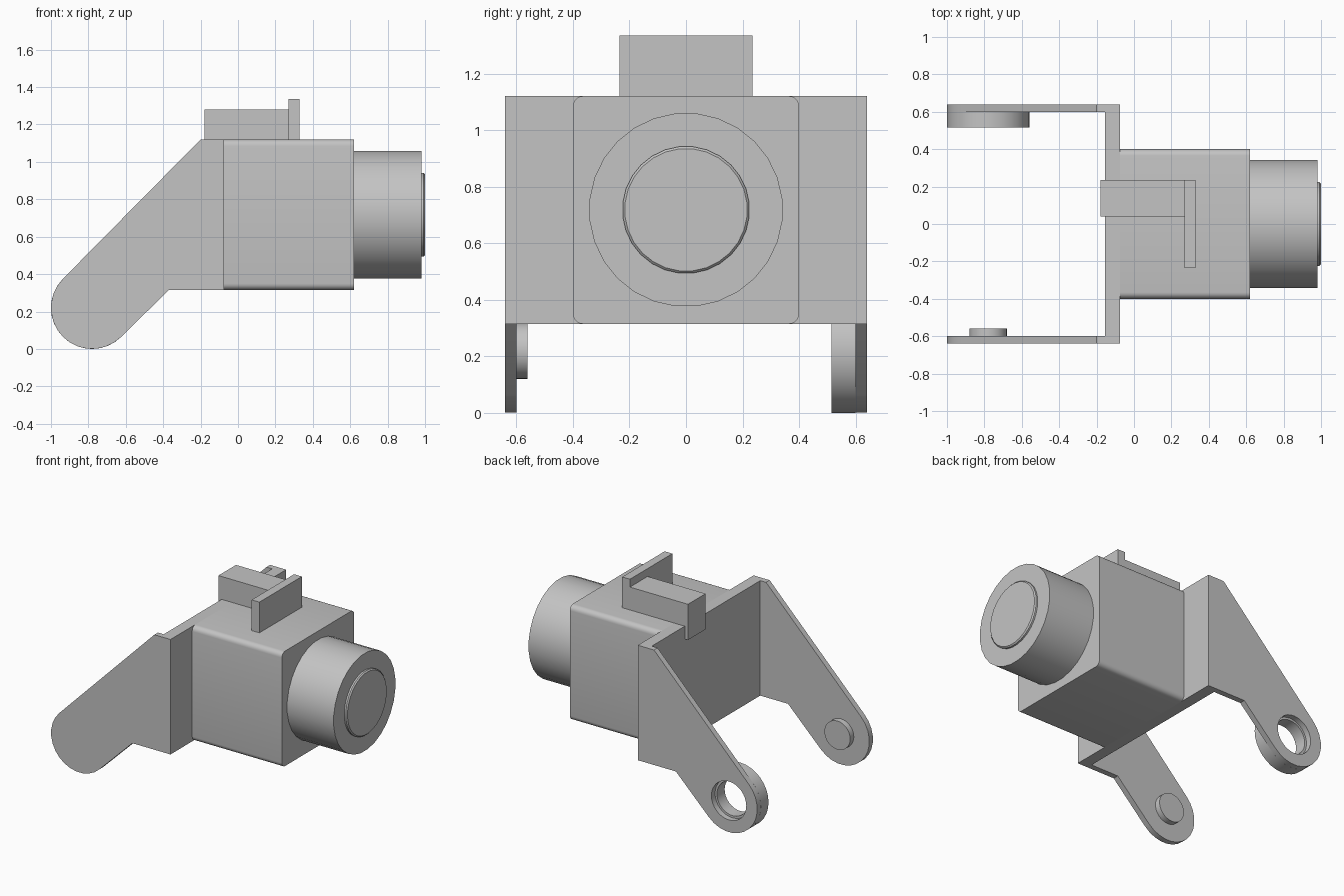
import bpy, bmesh, math
from mathutils import Matrix, Vector

cube = bpy.data.objects.get("Cube")
if cube:
    bpy.data.objects.remove(cube, do_unlink=True)

grey = bpy.data.materials.new("plain_grey")
grey.use_nodes = True
grey.diffuse_color = (0.55, 0.55, 0.55, 1)
grey.node_tree.nodes["Principled BSDF"].inputs["Base Color"].default_value = grey.diffuse_color


def finish(name, bm):
    bmesh.ops.recalc_face_normals(bm, faces=bm.faces)
    mesh = bpy.data.meshes.new(name)
    bm.to_mesh(mesh)
    bm.free()
    mesh.materials.append(grey)
    obj = bpy.data.objects.new(name, mesh)
    bpy.context.collection.objects.link(obj)
    return obj


def smooth(obj):
    bpy.ops.object.select_all(action='DESELECT')
    obj.select_set(True)
    bpy.context.view_layer.objects.active = obj
    bpy.ops.object.shade_smooth_by_angle(angle=math.radians(35))


def box(name, lo, hi):
    bm = bmesh.new()
    lo, hi = Vector(lo), Vector(hi)
    bmesh.ops.create_cube(bm, size=1, matrix=Matrix.Translation((lo + hi) / 2)
                          @ Matrix.Diagonal((*(hi - lo), 1)))
    return finish(name, bm)


def prism(name, outline, y0, y1):
    """Extrude an x-z outline along y."""
    bm = bmesh.new()
    face = bm.faces.new([bm.verts.new((x, y0, z)) for x, z in outline])
    new = bmesh.ops.extrude_face_region(bm, geom=[face])["geom"]
    bmesh.ops.translate(bm, vec=(0, y1 - y0, 0),
                        verts=[v for v in new if isinstance(v, bmesh.types.BMVert)])
    return finish(name, bm)


def arc(r, start, end, n):
    """Points around the pivot, angles in degrees."""
    steps = [math.radians(start + (end - start) * i / n) for i in range(n + 1)]
    return [(PIVOT[0] + r * math.cos(a), PIVOT[1] + r * math.sin(a)) for a in steps]


def disc(name, r, y0, y1):
    obj = prism(name, arc(r, 0, 360, 32)[:-1], y0, y1)
    smooth(obj)
    return obj


def lathe_x(name, profile, z, sides=28):
    """Turn (x, radius) rings around an axis along x, with capped ends."""
    bm = bmesh.new()
    rings = [[bm.verts.new((x, r * math.sin(math.tau * (i + .5) / sides),
                            z + r * math.cos(math.tau * (i + .5) / sides)))
              for i in range(sides)] for x, r in profile]
    for a, b in zip(rings, rings[1:]):
        for i in range(sides):
            j = (i + 1) % sides
            bm.faces.new((a[i], a[j], b[j], b[i]))
    bm.faces.new(rings[0])
    bm.faces.new(rings[-1])
    obj = finish(name, bm)
    smooth(obj)
    return obj


def cut(obj, cutter):
    mod = obj.modifiers.new("hole", 'BOOLEAN')
    mod.operation, mod.solver, mod.object = 'DIFFERENCE', 'EXACT', cutter
    bpy.context.view_layer.objects.active = obj
    bpy.ops.object.modifier_apply(modifier=mod.name)
    bpy.data.objects.remove(cutter, do_unlink=True)
    smooth(obj)


PIVOT = (-0.78, 0.22)
BOTTOM, TOP = 0.315, 1.12

# Bracket: back plate and two slanted arms
box("back_plate", (-0.155, -0.6, BOTTOM), (-0.075, 0.6, TOP))
arm = [(-0.075, BOTTOM), (-0.075, TOP), (-0.2, TOP)] + arc(0.22, 135, 315, 14) + [(-0.37, BOTTOM)]
smooth(prism("right_arm", arm, -0.64, -0.6))
left_arm = prism("left_arm", arm, 0.6, 0.64)

# Pivot peg on one arm, pierced boss on the other
disc("pivot_peg", 0.1, -0.605, -0.56)
boss = disc("pivot_boss", 0.22, 0.515, 0.6)
cut(left_arm, disc("arm_cutter", 0.135, 0.55, 0.7))
cut(boss, disc("boss_cutter", 0.12, 0.45, 0.65))

# Housing with its long edges rounded
housing = box("housing", (-0.075, -0.4, BOTTOM), (0.62, 0.4, TOP))
bm = bmesh.new()
bm.from_mesh(housing.data)
long_edges = [e for e in bm.edges if abs(e.verts[0].co.x - e.verts[1].co.x) > 0.1]
bmesh.ops.bevel(bm, geom=long_edges, offset=0.035, segments=5, profile=0.5, affect='EDGES')
bm.to_mesh(housing.data)
bm.free()
smooth(housing)

# Barrel and chamfered end cap
lathe_x("barrel", [(0.61, 0.343), (0.98, 0.343)], 0.718)
lathe_x("end_cap", [(0.97, 0.225), (0.992, 0.225), (1.0, 0.217)], 0.718)

# Top clip: rail hooked over the plate, with an upright stop
hook = [(-0.18, 1.03), (-0.155, 1.03), (-0.155, TOP), (0.27, TOP), (0.27, 1.28), (-0.18, 1.28)]
prism("clip_rail", hook, 0.04, 0.235)
box("clip_stop", (0.27, -0.235, TOP), (0.33, 0.235, 1.335))
